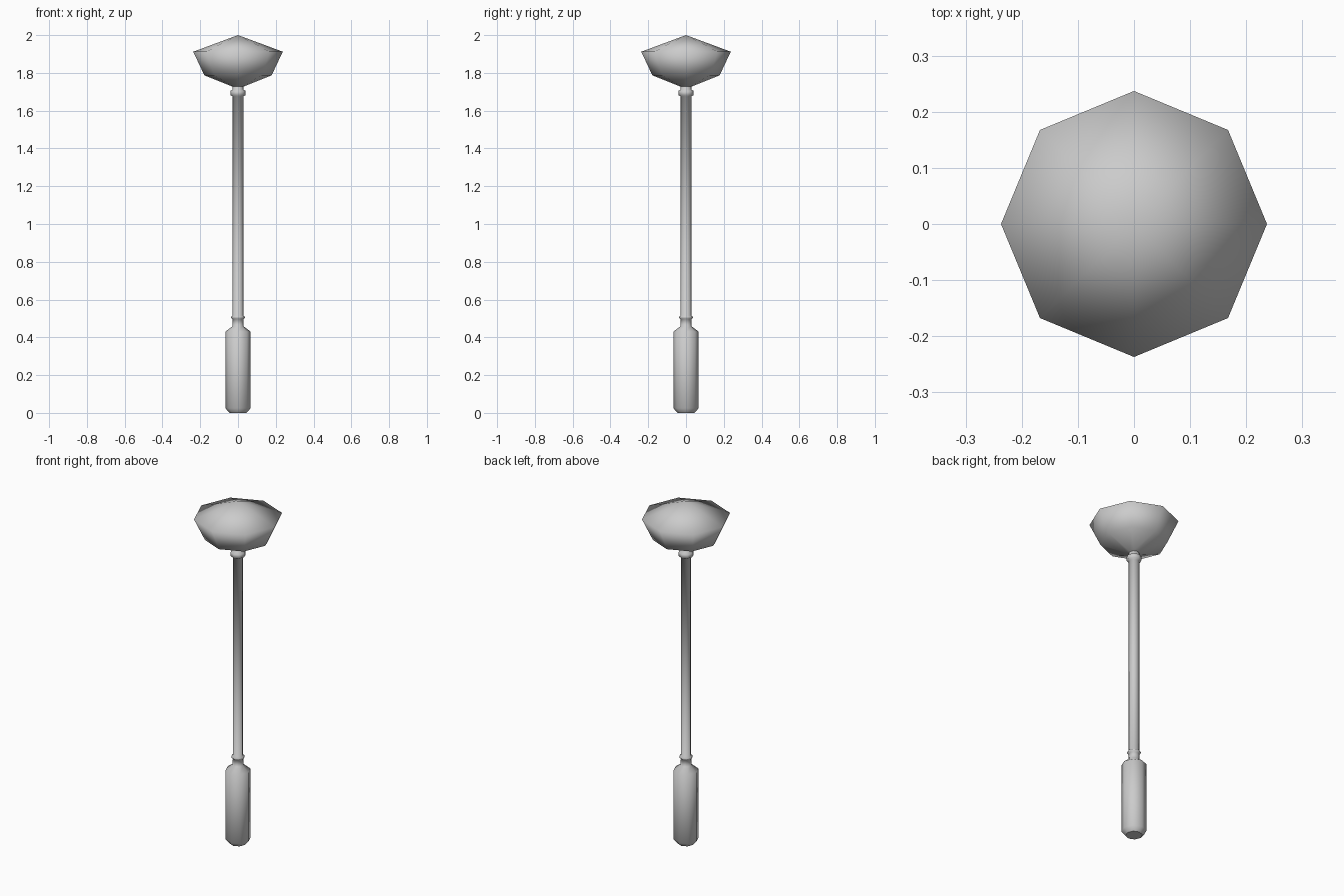
import bpy, bmesh, math

if "Cube" in bpy.data.objects:
    bpy.data.objects.remove(bpy.data.objects["Cube"])

SIDES = 8

grey = bpy.data.materials.new("light grey")
grey.diffuse_color = (0.6, 0.6, 0.6, 1)
grey.use_nodes = True
grey.node_tree.nodes["Principled BSDF"].inputs["Base Color"].default_value = grey.diffuse_color


def lathe(name, profile, flat_bottom=False):
    """Spin (radius, z) points around z; radius 0 makes a tip."""
    bm = bmesh.new()
    rings = []
    for r, z in profile:
        n = 1 if r == 0 else SIDES
        rings.append([bm.verts.new((r * math.cos(math.tau * i / SIDES),
                                    r * math.sin(math.tau * i / SIDES), z))
                      for i in range(n)])
    for a, b in zip(rings, rings[1:]):
        for i in range(SIDES):
            j = (i + 1) % SIDES
            if len(b) == 1:
                bm.faces.new((a[i], a[j], b[0]))
            else:
                bm.faces.new((a[i], a[j], b[j], b[i]))
    for f in bm.faces:
        f.smooth = True
    if flat_bottom:
        cap = bm.faces.new(rings[0][::-1])
        for e in cap.edges:
            e.smooth = False
    mesh = bpy.data.meshes.new(name)
    bm.to_mesh(mesh)
    bm.free()
    mesh.materials.append(grey)
    obj = bpy.data.objects.new(name, mesh)
    bpy.context.collection.objects.link(obj)
    return obj


# Post: wide foot, shoulder, lower ring, shaft, upper collar and neck
lathe("post", [
    (0.045, 0.0), (0.067, 0.025), (0.067, 0.43), (0.030, 0.458),
    (0.028, 0.495), (0.036, 0.502), (0.036, 0.509), (0.028, 0.516),
    (0.028, 1.675), (0.040, 1.682), (0.040, 1.705), (0.028, 1.712),
    (0.028, 1.735)], flat_bottom=True)

# Lamp head: faceted bowl with a shallow pointed lid
lathe("lamp_head", [
    (0.028, 1.727), (0.178, 1.787), (0.237, 1.912), (0, 2.0)])
